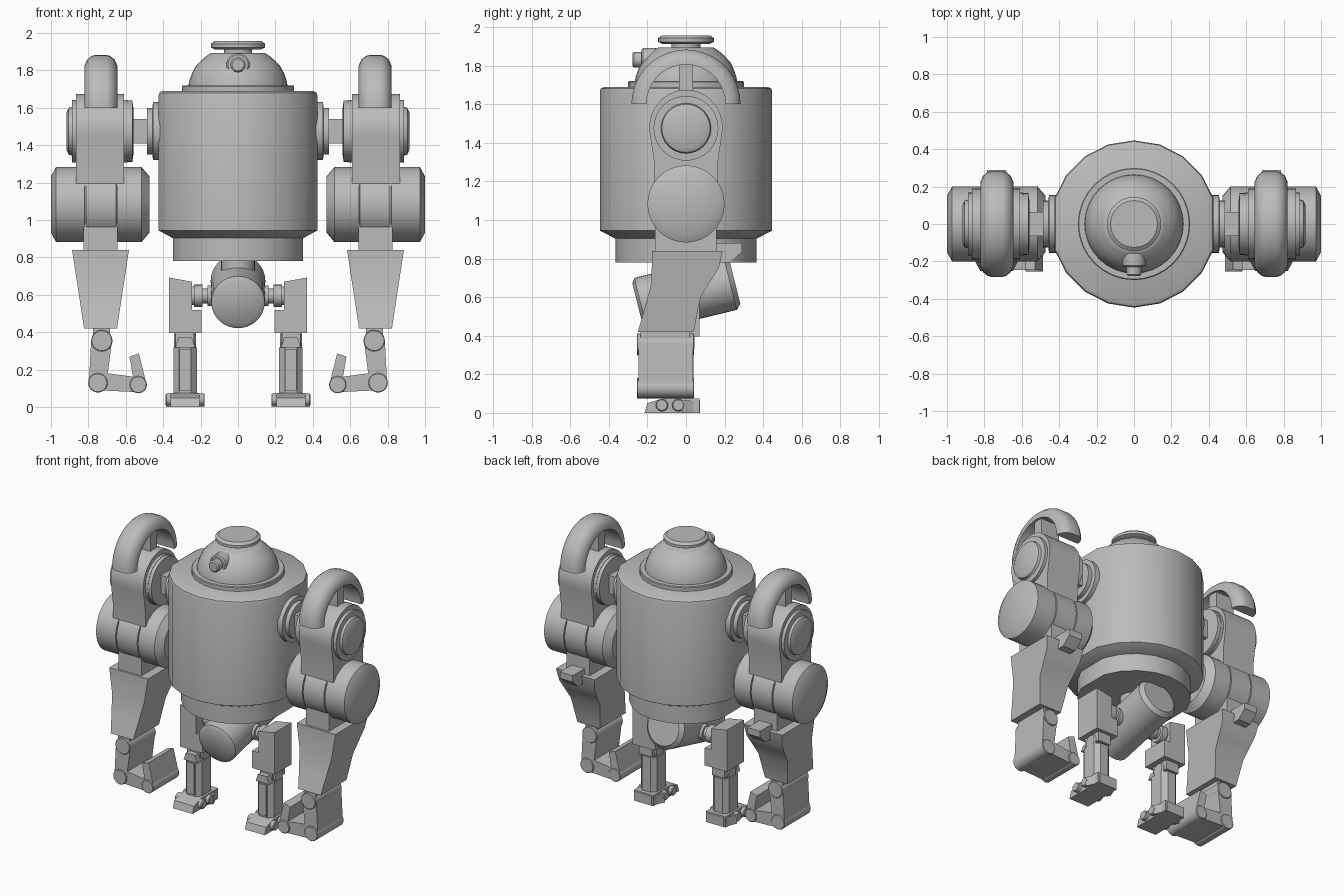
import bpy, bmesh, math
from mathutils import Matrix, Vector

if "Cube" in bpy.data.objects:
    bpy.data.objects.remove(bpy.data.objects["Cube"])

grey = bpy.data.materials.new("plain_grey")
grey.diffuse_color = (0.5, 0.5, 0.5, 1)
grey.use_nodes = True
grey.node_tree.nodes["Principled BSDF"].inputs["Base Color"].default_value = grey.diffuse_color


def finish(name, bm, mirror=False, angle=35):
    """Turn a bmesh into a shaded object, optionally mirrored across x."""
    bmesh.ops.recalc_face_normals(bm, faces=bm.faces[:])
    me = bpy.data.meshes.new(name)
    bm.to_mesh(me)
    bm.free()
    me.shade_smooth()
    me.set_sharp_from_angle(angle=math.radians(angle))
    me.materials.append(grey)
    ob = bpy.data.objects.new(name, me)
    bpy.context.collection.objects.link(ob)
    if mirror:
        mod = ob.modifiers.new("mirror", 'MIRROR')
        mod.use_mirror_merge = False
    return ob


def lathe(name, profile, origin=(0, 0, 0), axis=(0, 0, 1), segs=32, mirror=False, flat=None):
    """Revolve (radius, height) points around an axis; flat limits the local x width."""
    bm = bmesh.new()
    rings = []
    for r, h in profile:
        ring = []
        for i in range(segs):
            a = 2 * math.pi * i / segs
            x = r * math.cos(a)
            if flat:
                x = max(-r * flat, min(r * flat, x))
            ring.append(bm.verts.new((x, r * math.sin(a), h)))
        rings.append(ring)
    for a, b in zip(rings, rings[1:]):
        for i in range(segs):
            j = (i + 1) % segs
            bm.faces.new((a[i], a[j], b[j], b[i]))
    bm.faces.new(rings[0])
    bm.faces.new(rings[-1])
    rot = Vector((0, 0, 1)).rotation_difference(Vector(axis)).to_matrix().to_4x4()
    bm.transform(Matrix.Translation(origin) @ rot)
    return finish(name, bm, mirror)


def rod(name, origin, axis, r, lo, hi, c=0.008, mirror=True, segs=24):
    """Cylinder with small chamfers."""
    return lathe(name, [(r - c, lo), (r, lo + c), (r, hi - c), (r - c, hi)],
                 origin, axis, segs, mirror)


def prism(name, pts, axis, lo, hi, mirror=True, bevel=0.0, shape=None):
    """Extrude a 2D outline along x (y,z points), y (x,z points) or z (x,y points)."""
    put = {'x': lambda p, t: (t, p[0], p[1]),
           'y': lambda p, t: (p[0], t, p[1]),
           'z': lambda p, t: (p[0], p[1], t)}[axis]
    bm = bmesh.new()
    a = [bm.verts.new(put(p, lo)) for p in pts]
    b = [bm.verts.new(put(p, hi)) for p in pts]
    bm.faces.new(a)
    bm.faces.new(b)
    for i in range(len(pts)):
        j = (i + 1) % len(pts)
        bm.faces.new((a[i], a[j], b[j], b[i]))
    if shape:
        for v in bm.verts:
            shape(v)
    if bevel:
        bmesh.ops.bevel(bm, geom=bm.edges[:], offset=bevel, segments=1, affect='EDGES')
    return finish(name, bm, mirror)


def rect(x0, x1, y0, y1):
    return [(x0, y0), (x1, y0), (x1, y1), (x0, y1)]


X, Y = (1, 0, 0), (0, 1, 0)

# Barrel torso with flattened flanks and a lower skirt
lathe("torso", [(0.37, 0.905), (0.447, 0.945), (0.447, 1.665), (0.442, 1.68), (0.425, 1.69)],
      segs=20, flat=0.951)
lathe("torso_skirt", [(0.365, 0.78), (0.365, 0.93)], segs=20, flat=0.951)

# Domed head, cap disc and front lens
lathe("head_collar", [(0.30, 1.68), (0.30, 1.715), (0.295, 1.72)])
lathe("head_dome", [(0.265, 1.71), (0.262, 1.74), (0.246, 1.785), (0.228, 1.82),
                    (0.2, 1.85), (0.165, 1.88), (0.145, 1.893)])
lathe("cap_stem", [(0.075, 1.88), (0.075, 1.92)])
lathe("cap_disc", [(0.125, 1.913), (0.145, 1.923), (0.145, 1.942), (0.125, 1.957)])
rod("lens_collar", (0, -0.15, 1.83), (0, -1, 0), 0.062, 0, 0.08, mirror=False)
rod("lens", (0, -0.15, 1.83), (0, -1, 0), 0.04, 0.05, 0.128, mirror=False)

# Shoulder sockets and axles
lathe("shoulder_socket", [(0.155, 0.38), (0.155, 0.455), (0.125, 0.457), (0.125, 0.487)],
      (0, 0, 1.475), X, mirror=True)
prism("shoulder_axle", rect(-0.065, 0.065, 1.41, 1.54), 'x', 0.47, 0.58)

# Shoulder: stepped drum plus a keyhole housing reaching down to the elbow
lathe("shoulder_drum", [(0.13, 0.56), (0.165, 0.565), (0.165, 0.59), (0.168, 0.59),
                        (0.168, 0.887), (0.13, 0.888), (0.125, 0.905), (0.10, 0.917)],
      (0, 0, 1.475), X, mirror=True)
arc = [(0.19 * math.cos(math.radians(a)), 1.48 + 0.195 * math.sin(math.radians(a)))
       for a in range(-10, 191, 10)]
prism("shoulder_housing", arc + [(-0.165, 1.3), (-0.165, 1.1), (0.165, 1.1), (0.165, 1.3)],
      'x', 0.61, 0.865)

# Curved hood over the shoulder, carried on a post
sec = [(0.205, -0.088), (0.225, -0.088), (0.258, -0.074), (0.277, -0.05), (0.283, -0.03),
       (0.283, 0.03), (0.277, 0.05), (0.258, 0.074), (0.225, 0.088), (0.205, 0.088)]
bm = bmesh.new()
rows = []
for k in range(19):
    t = math.radians(k * 10)
    rows.append([bm.verts.new((0.733 + x, r * math.cos(t), 1.6 + r * math.sin(t)))
                 for r, x in sec])
for a, b in zip(rows, rows[1:]):
    for i in range(len(sec)):
        j = (i + 1) % len(sec)
        bm.faces.new((a[i], a[j], b[j], b[i]))
bm.faces.new(rows[0])
bm.faces.new(rows[-1])
finish("shoulder_hood", bm, True)
prism("hood_post", rect(-0.037, 0.037, 1.62, 1.82), 'x', 0.66, 0.805)

# Elbow drum with two thin seams
lathe("elbow_drum", [(0.15, 0.473), (0.2, 0.515), (0.2, 0.643), (0.19, 0.644), (0.19, 0.65),
                     (0.2, 0.651), (0.2, 0.812), (0.19, 0.813), (0.19, 0.819), (0.2, 0.82),
                     (0.2, 0.973), (0.15, 1.0)], (0, 0, 1.083), X, mirror=True)
prism("elbow_link", rect(-0.16, 0.158, 0.82, 1.08), 'x', 0.645, 0.825)


# Tapered forearm with rear spur
def taper(v):
    half = 0.088 + (v.co.z - 0.42) / 0.42 * 0.064
    v.co.x = 0.735 + half * (1 if v.co.x > 0.735 else -1)


prism("forearm", [(-0.175, 0.84), (0.19, 0.84), (0.17, 0.75), (0.125, 0.68), (0.075, 0.6),
                  (0.04, 0.42), (-0.25, 0.42), (-0.215, 0.54), (-0.18, 0.67)],
      'x', 0.6, 0.87, shape=taper)
prism("forearm_spur", [(0.1, 0.88), (0.29, 0.88), (0.29, 0.835), (0.23, 0.78), (0.1, 0.78)],
      'x', 0.685, 0.785)

# Hand: wrist, palm and finger links on three hinge pins
for name, x, z, r in (("wrist_pin", 0.728, 0.355, 0.057), ("palm_pin", 0.749, 0.13, 0.052),
                      ("finger_pin", 0.533, 0.12, 0.046)):
    rod(name, (x, 0, z), Y, r, -0.255, 0.042, c=0.004)
prism("wrist_link", [(0.675, 0.345), (0.785, 0.36), (0.797, 0.13), (0.70, 0.15)],
      'y', -0.245, 0.035)
prism("wrist_mount", rect(0.685, 0.775, 0.36, 0.43), 'y', -0.235, 0.02)
prism("palm_link", [(0.533, 0.08), (0.749, 0.09), (0.73, 0.185), (0.54, 0.16)],
      'y', -0.245, 0.035)
prism("finger", [(0.49, 0.125), (0.56, 0.155), (0.58, 0.27), (0.53, 0.287)],
      'y', -0.245, 0.035)

# Tilted pelvis cylinder hung beneath the torso
tilt = math.radians(14)
lathe("pelvis", [(0.118, -0.262), (0.143, -0.245), (0.146, 0.23), (0.12, 0.255)],
      (0, 0.005, 0.62), (0, math.cos(tilt), math.sin(tilt)))
lathe("pelvis_neck", [(0.09, 0.65), (0.09, 0.8)])

# Hip joints
lathe("hip_joint", [(0.055, 0.12), (0.055, 0.162), (0.04, 0.163), (0.04, 0.19),
                    (0.06, 0.191), (0.06, 0.235), (0.05, 0.236), (0.05, 0.26)],
      (0, 0, 0.595), X, 20, True)

# Thigh blocks stepped on the inner side
prism("thigh", [(0.195, 0.397), (0.37, 0.397), (0.37, 0.693), (0.245, 0.67),
                (0.245, 0.52), (0.195, 0.52)], 'y', -0.12, 0.07)

# Knee, shin with front ridge, and foot
rod("knee", (0, -0.03, 0.35), X, 0.05, 0.225, 0.343)
prism("knee_mount", rect(0.235, 0.335, 0.33, 0.41), 'y', -0.09, 0.045)
prism("shin", [(0.22, -0.09), (0.25, -0.12), (0.315, -0.12), (0.345, -0.09),
               (0.345, 0.01), (0.315, 0.04), (0.25, 0.04), (0.22, 0.01)], 'z', 0.06, 0.32)
prism("knee_guard", [(0.23, 0.32), (0.335, 0.32), (0.318, 0.372), (0.247, 0.372)],
      'y', -0.13, -0.04)
prism("shin_ridge", rect(0.252, 0.313, 0.09, 0.31), 'y', -0.132, -0.11)
prism("foot", [(-0.215, 0), (0.07, 0), (0.07, 0.075), (-0.12, 0.075), (-0.2, 0.05)],
      'x', 0.205, 0.36)
for name, y in (("toe_hinge", -0.125), ("heel_hinge", -0.04)):
    rod(name, (0, y, 0.04), X, 0.032, 0.178, 0.388, c=0.005, segs=16)
prism("heel_plate", [(0.18, -0.02), (0.386, -0.02), (0.345, 0.072), (0.22, 0.072)],
      'z', 0.0, 0.065)
